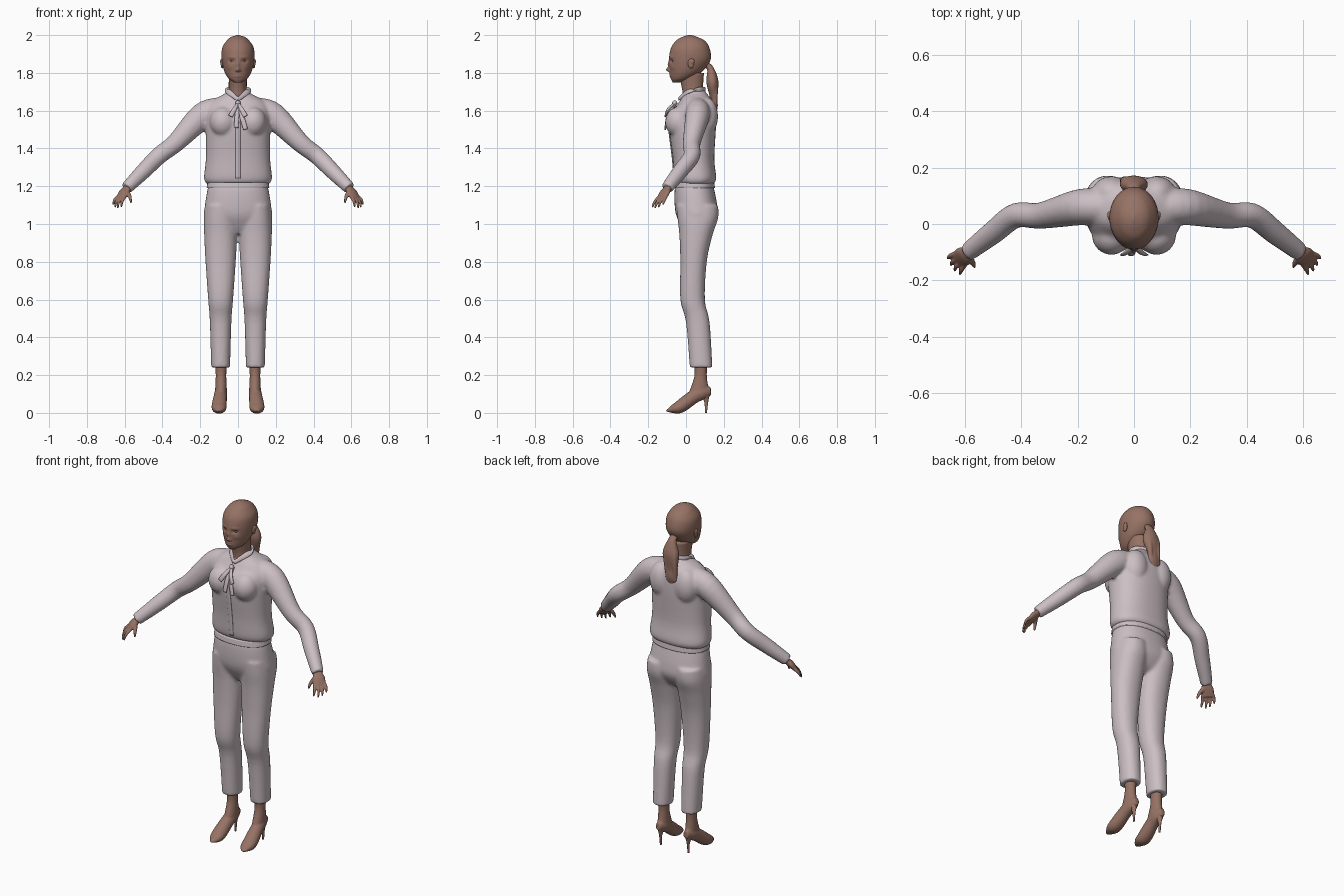
import bpy, bmesh, math
from mathutils import Vector, Matrix

cube = bpy.data.objects.get("Cube")
if cube:
    bpy.data.objects.remove(cube)


def material(name, rgb):
    mat = bpy.data.materials.new(name)
    mat.use_nodes = True
    mat.diffuse_color = (*rgb, 1)
    mat.node_tree.nodes["Principled BSDF"].inputs["Base Color"].default_value = mat.diffuse_color
    return mat


FABRIC = material("pale mauve fabric", (0.6, 0.52, 0.55))
SKIN = material("warm brown skin", (0.31, 0.17, 0.13))
SIDES = {"left": 1, "right": -1}


def spline(rows, steps):
    """Catmull-Rom interpolation through rows of numbers."""
    out = []
    last = len(rows) - 1
    for i in range(last):
        before, start, end, after = (rows[max(0, min(last, i + k))] for k in (-1, 0, 1, 2))
        for j in range(steps):
            t = j / steps
            out.append([q + t / 2 * (r - p + t * (2 * p - 5 * q + 4 * r - s + t * (3 * (q - r) + s - p)))
                        for p, q, r, s in zip(before, start, end, after)])
    return out + [list(rows[last])]


def signed_power(value, exponent):
    return math.copysign(abs(value) ** exponent, value)


def loft(bm, rings, count=32, power=2, side=1):
    """Skin a closed tube over (centre, u, v) rings."""
    loops = []
    for centre, u, v in rings:
        loop = []
        for k in range(count):
            angle = math.tau * k / count
            point = (centre + u * signed_power(math.cos(angle), 2 / power)
                     + v * signed_power(math.sin(angle), 2 / power))
            loop.append(bm.verts.new((point.x * side, point.y, point.z)))
        loops.append(loop)
    for low, high in zip(loops, loops[1:]):
        for k in range(count):
            nxt = (k + 1) % count
            bm.faces.new((low[k], low[nxt], high[nxt], high[k]))
    bm.faces.new(loops[0])
    bm.faces.new(loops[-1])


def column(bm, rows, x=0, steps=5, **options):
    """Upright form from rows of height, half width, front y, back y."""
    loft(bm, [(Vector((x, (front + back) / 2, z)), Vector((half, 0, 0)), Vector((0, (back - front) / 2, 0)))
              for z, half, front, back in spline(rows, steps)], **options)


def tube(bm, rows, facing=(0, 1, 0), flat=(1, 1), steps=5, **options):
    """Limb from rows of x, y, z, radius; flat gives thickness ratio at start and end."""
    rows = spline(rows, steps)
    points = [Vector(row[:3]) for row in rows]
    last = len(points) - 1
    rings = []
    for i, row in enumerate(rows):
        along = (points[min(i + 1, last)] - points[max(i - 1, 0)]).normalized()
        across = along.cross(Vector(facing)).normalized()
        ratio = flat[0] + (flat[1] - flat[0]) * i / last
        rings.append((points[i], across * row[3], along.cross(across) * row[3] * ratio))
    loft(bm, rings, **options)


def ball(bm, centre, size):
    bmesh.ops.create_uvsphere(bm, u_segments=24, v_segments=12, radius=1,
                              matrix=Matrix.Translation(centre) @ Matrix.Diagonal((*size, 1)))


def finish(name, bm, mat, voxel=None):
    """Turn the mesh into a smooth object, fusing overlapping volumes when a voxel size is given."""
    bmesh.ops.recalc_face_normals(bm, faces=bm.faces)
    for face in bm.faces:
        face.smooth = True
    mesh = bpy.data.meshes.new(name)
    bm.to_mesh(mesh)
    bm.free()
    mesh.materials.append(mat)
    obj = bpy.data.objects.new(name, mesh)
    bpy.context.collection.objects.link(obj)
    if voxel:
        fuse = obj.modifiers.new("Fuse", "REMESH")
        fuse.mode = "VOXEL"
        fuse.voxel_size = voxel
        fuse.use_smooth_shade = True
        soften = obj.modifiers.new("Soften", "SMOOTH")
        soften.factor = 0.5
        soften.iterations = 4


# Blouse: bloused body, bust, shoulder blades and sleeves
bm = bmesh.new()
column(bm, [(1.21, .16, -.04, .14), (1.24, .18, -.06, .16), (1.35, .17, -.07, .15), (1.55, .17, -.09, .16),
            (1.64, .15, -.04, .15), (1.69, .07, -.01, .11), (1.71, .05, -.01, .1)], power=2.3, count=48)
for side in SIDES.values():
    ball(bm, (side * .08, -.04, 1.54), (.07, .07, .08))
    ball(bm, (side * .08, .11, 1.57), (.07, .06, .1))
    tube(bm, [(.1, .06, 1.6, .07), (.19, .06, 1.57, .07), (.33, .03, 1.43, .05), (.42, .03, 1.36, .046),
              (.5, -.03, 1.28, .042), (.59, -.1, 1.19, .033)], flat=(.9, 1), side=side)
finish("blouse", bm, FABRIC, voxel=.009)

# Collar and front placket
bm = bmesh.new()
for side in SIDES.values():
    tube(bm, [(0, .1, 1.71, .016), (.05, .07, 1.71, .016), (.05, .01, 1.7, .016), (0, -.04, 1.66, .012)],
         flat=(.4, .4), side=side)
finish("collar", bm, FABRIC, voxel=.004)
bm = bmesh.new()
tube(bm, [(0, -.06, 1.24, .013), (0, -.07, 1.35, .013), (0, -.09, 1.55, .013), (0, -.05, 1.64, .013)],
     flat=(.4, .4))
finish("placket", bm, FABRIC)

# Neck bow: knot with two short loops and two hanging tails
bm = bmesh.new()
knot = Vector((0, -.06, 1.64))
ball(bm, knot, (.014, .014, .014))
for x, drop in ((-.04, .07), (.04, .07), (-.01, .13), (.04, .14)):
    end = knot + Vector((x, -.05, -drop))
    middle = knot.lerp(end, .5) + Vector((0, -.01, 0))
    tube(bm, [(*knot, .006), (*middle, .012), (*end, .012)], flat=(1, .3))
finish("neck_bow", bm, FABRIC)

# Trousers: hips with two tapered legs
bm = bmesh.new()
column(bm, [(1.22, .15, -.05, .14), (1.18, .162, -.06, .15), (1.1, .175, -.06, .165), (1.04, .18, -.05, .165),
            (.98, .16, -.02, .13), (.95, .12, 0, .09)], power=2.3, count=48)
for side in SIDES.values():
    column(bm, [(1.1, .08, -.05, .17), (1.03, .088, -.045, .17), (.94, .087, -.035, .14), (.8, .08, -.03, .11),
                (.6, .066, -.03, .1), (.48, .057, 0, .125), (.24, .05, .02, .14)], x=.092, side=side, power=2.2)
finish("trousers", bm, FABRIC, voxel=.009)

# Waistband
bm = bmesh.new()
column(bm, [(1.19, .166, -.064, .153), (1.22, .162, -.06, .15)], power=2.3, count=48)
finish("waistband", bm, FABRIC)

# Head: smooth skull with a sculpted face
bm = bmesh.new()
column(bm, [(1.75, .02, -.07, -.03), (1.77, .05, -.08, .03), (1.81, .073, -.085, .09), (1.87, .086, -.09, .13),
            (1.93, .084, -.08, .125), (1.97, .06, -.053, .1), (1.99, .036, -.02, .06), (2, .004, .01, .03)],
       count=128, steps=12)
# Face bumps: x, height, x spread, height spread, depth
bumps = {"nose": (0, 1.816, .01, .01, .019), "bridge": (0, 1.84, .008, .02, .008),
         "lips": (0, 1.787, .02, .01, .006), "mouth": (0, 1.787, .02, .002, -.005)}
for label, side in SIDES.items():
    bumps[label + "_socket"] = (side * .033, 1.863, .015, .009, -.011)
    bumps[label + "_brow"] = (side * .034, 1.883, .02, .006, .003)
    bumps[label + "_nostril"] = (side * .012, 1.811, .005, .005, .005)
    bumps[label + "_cheek"] = (side * .045, 1.83, .015, .012, .003)
for vert in bm.verts:
    if vert.co.y < 0:
        x, y, z = vert.co
        vert.co.y -= sum(depth * math.exp(-((x - bx) / wide) ** 2 - ((z - bz) / tall) ** 2)
                         for bx, bz, wide, tall, depth in bumps.values())
finish("head", bm, SKIN)

# Eyes and ears
for label, side in SIDES.items():
    bm = bmesh.new()
    ball(bm, (side * .033, -.062, 1.862), (.013, .012, .007))
    finish(label + "_eye", bm, SKIN)
    bm = bmesh.new()
    ball(bm, (side * .084, .026, 1.85), (.008, .017, .027))
    ball(bm, (side * .088, .032, 1.86), (.007, .014, .015))
    finish(label + "_ear", bm, SKIN, voxel=.003)

# Neck
bm = bmesh.new()
column(bm, [(1.66, .06, -.02, .1), (1.71, .045, -.02, .09), (1.8, .05, -.04, .095)])
finish("neck", bm, SKIN)

# Ponytail: gathered base, full middle and two loose locks
bm = bmesh.new()
tube(bm, [(0, .1, 1.85, .02), (0, .13, 1.82, .026), (0, .14, 1.75, .05), (-.01, .146, 1.67, .035),
          (-.01, .15, 1.62, .038), (-.01, .15, 1.58, .02)], flat=(.8, .4))
for x in (-.03, .02):
    tube(bm, [(x / 2, .13, 1.81, .012), (x, .15, 1.74, .019), (x - .01, .155, 1.6, .008)])
finish("ponytail", bm, SKIN, voxel=.005)

OUTWARD = Vector((.7, -.7, 0))
ACROSS = Vector((.62, .74, .1))
CURL = Vector((.02, -.018, -.026))
REACH = Vector((.026, -.031, -.058))
for label, side in SIDES.items():
    # Hand: palm, four fingers and thumb
    bm = bmesh.new()
    tube(bm, [(.575, -.086, 1.21, .025), (.59, -.1, 1.185, .026), (.605, -.113, 1.165, .035),
              (.622, -.13, 1.135, .033)], facing=OUTWARD, flat=(.8, .35), side=side)
    knuckle = Vector((.617, -.124, 1.145))
    for finger, length in enumerate((.9, 1.05, 1, .8)):
        spread = ACROSS * (finger - 1.5) * .018
        base = knuckle + spread
        middle = base + CURL * length + spread / 4
        tip = base + REACH * length + spread / 3
        tube(bm, [(*base, .009), (*middle, .008), (*tip, .005)], facing=OUTWARD, side=side, count=16)
    tube(bm, [(.59, -.11, 1.175, .013), (.573, -.138, 1.145, .01), (.566, -.153, 1.112, .005)],
         facing=(1, 0, 0), side=side, count=16)
    finish(label + "_hand", bm, SKIN, voxel=.004)

    # Ankle and pointed shoe
    bm = bmesh.new()
    column(bm, [(.28, .033, .04, .115), (.2, .028, .045, .11), (.12, .031, .02, .12), (.09, .028, .01, .115)],
           x=.09, side=side)
    tube(bm, [(.09, .132, .115, .015), (.09, .09, .11, .031), (.094, .04, .085, .035), (.1, -.03, .034, .04),
              (.1, -.07, .02, .033), (.104, -.105, .01, .008)], facing=(0, 0, 1), flat=(1.4, .5), side=side)
    finish(label + "_shoe", bm, SKIN, voxel=.005)

    # Thin heel
    bm = bmesh.new()
    column(bm, [(.1, .022, .07, .127), (.06, .008, .096, .118), (0, .005, .1, .111)], x=.09, side=side)
    finish(label + "_heel", bm, SKIN)
